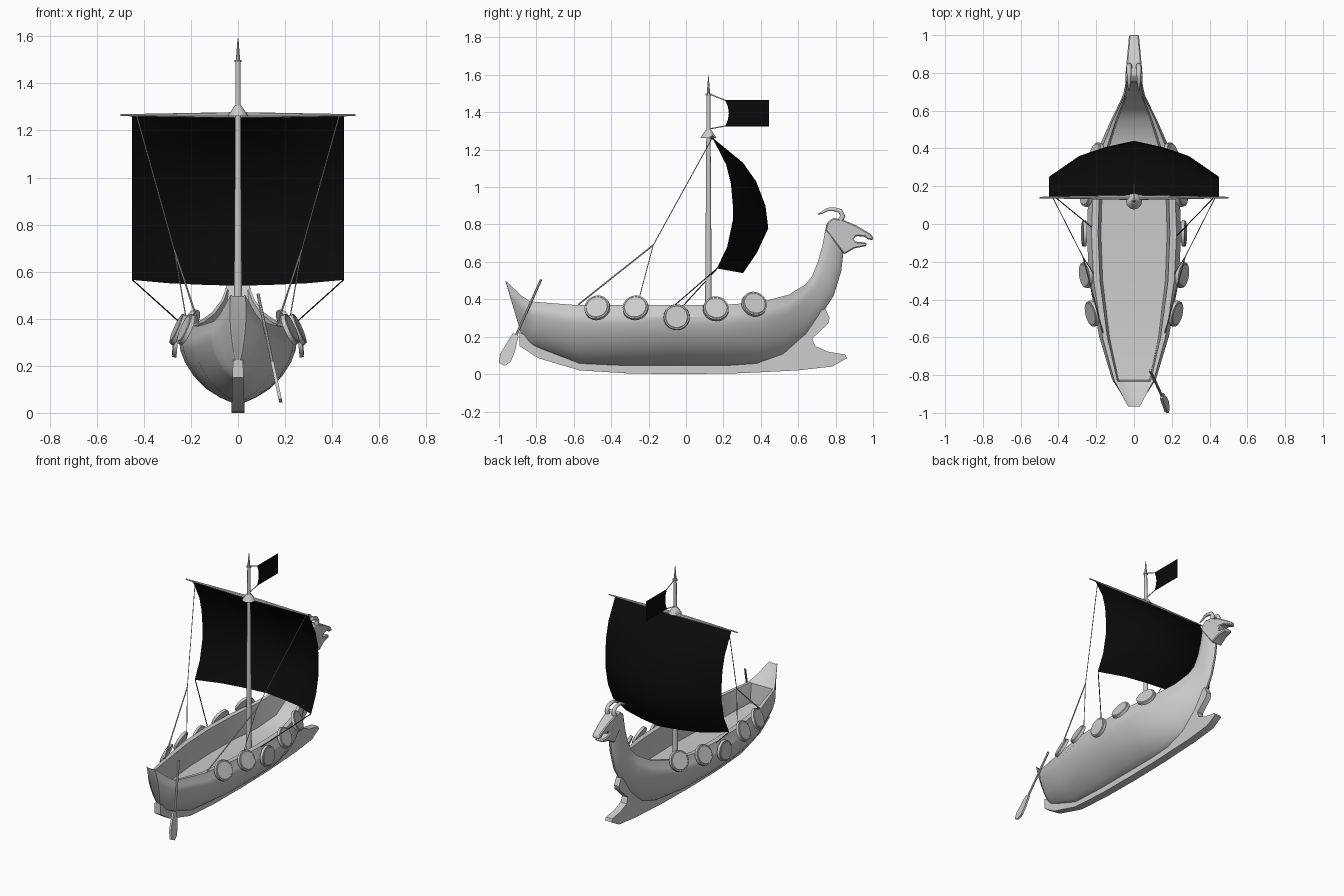
import bpy, bmesh, math
from mathutils import Vector

if "Cube" in bpy.data.objects:
    bpy.data.objects.remove(bpy.data.objects["Cube"])

black = bpy.data.materials.new("black_cloth")
black.diffuse_color = (0.003, 0.003, 0.003, 1)
black.use_nodes = True
black.node_tree.nodes["Principled BSDF"].inputs["Base Color"].default_value = black.diffuse_color


def finish(name, bm, mat=None, angle=35, recalc=True):
    if recalc:
        bmesh.ops.recalc_face_normals(bm, faces=bm.faces)
    me = bpy.data.meshes.new(name)
    bm.to_mesh(me)
    bm.free()
    for p in me.polygons:
        p.use_smooth = True
    me.set_sharp_from_angle(angle=math.radians(angle))
    ob = bpy.data.objects.new(name, me)
    bpy.context.collection.objects.link(ob)
    if mat:
        me.materials.append(mat)
    return ob


def rod(name, a, b, r1, r2=None, sides=6, mat=None):
    """Tapered cylinder between two points."""
    a, b = Vector(a), Vector(b)
    bm = bmesh.new()
    bmesh.ops.create_cone(bm, cap_ends=True, segments=sides, radius1=r1,
                          radius2=r1 if r2 is None else r2, depth=(b - a).length)
    ob = finish(name, bm, mat)
    ob.rotation_euler = (b - a).to_track_quat('Z', 'Y').to_euler()
    ob.location = (a + b) / 2
    return ob


def plate(name, outline, half, centre=lambda y, z: 0, mat=None):
    """Side (y, z) outline given thickness in x by half(y, z)."""
    bm = bmesh.new()
    sides = [[bm.verts.new((centre(y, z) + s * half(y, z), y, z)) for y, z in outline]
             for s in (-1, 1)]
    for s in sides:
        bm.faces.new(s)
    n = len(outline)
    for i in range(n):
        j = (i + 1) % n
        bm.faces.new((sides[0][i], sides[0][j], sides[1][j], sides[1][i]))
    return finish(name, bm, mat)


def grid(name, rows, mat):
    bm = bmesh.new()
    vs = [[bm.verts.new(p) for p in row] for row in rows]
    for a, b in zip(vs, vs[1:]):
        for i in range(len(a) - 1):
            bm.faces.new((a[i], a[i + 1], b[i + 1], b[i]))
    return finish(name, bm, mat)


# hull and neck: stations of keel y, keel z, rim y, rim z, half width, floor z (0 = solid)
stations = [
    (-.88, .21, -.965, .50, .035, 0), (-.835, .16, -.88, .42, .085, 0),
    (-.81, .145, -.835, .39, .112, 0), (-.80, .14, -.825, .388, .117, .25),
    (-.57, .055, -.60, .37, .185, .22), (-.30, .045, -.30, .37, .237, .21),
    (-.05, .045, -.05, .37, .25, .21), (.20, .045, .20, .37, .24, .21),
    (.38, .055, .40, .385, .19, .22), (.52, .10, .55, .425, .125, .27),
    (.64, .20, .64, .48, .078, .38), (.71, .295, .675, .525, .058, 0),
    (.79, .42, .705, .60, .048, 0), (.83, .55, .73, .69, .045, 0),
    (.842, .655, .75, .80, .043, 0)]
# section: fraction of width, fraction of height
section = [(.12, 0), (.3, .06), (.55, .18), (.75, .34), (.9, .52), (.98, .68),
           (1, .8), (.97, .84), (.9, 1), (.76, 1)]
bm = bmesh.new()
rings = []
for ky, kz, ry, rz, w, floor in stations:
    half = [(w * fx, ky + (ry - ky) * t, kz + (rz - kz) * t) for fx, t in section]
    half.append((w * .7, ry, floor or rz - .004))
    ring = half + [(-x, y, z) for x, y, z in reversed(half)]
    rings.append([bm.verts.new(p) for p in ring])
n = len(rings[0])
for a, b in zip(rings, rings[1:]):
    for i in range(n):
        j = (i + 1) % n
        bm.faces.new((a[i], a[j], b[j], b[i]))
bm.faces.new(rings[0])
bm.faces.new(rings[-1])
finish("hull", bm)

# keel with ram at the bow
plate("keel", [(-.89, .15), (-.79, .085), (-.57, .02), (-.3, .003), (0, 0), (.3, .005),
               (.6, .02), (.78, .04), (.86, .085), (.85, .105), (.76, .12), (.69, .15),
               (.675, .19), (.76, .27), (.768, .3), (.745, .35), (.7, .33), (.6, .2),
               (.45, .11), (.3, .07), (-.57, .075), (-.8, .17), (-.89, .225)],
      lambda y, z: .028 - .03 * min(z, .3))

# beast figurehead with open mouth
head = plate("figurehead", [(.745, .77), (.755, .81), (.785, .835), (.84, .825), (.91, .795),
                            (.985, .75), (1, .735), (.998, .715), (.97, .722), (.955, .735),
                            (.91, .738), (.892, .72), (.91, .708), (.965, .703), (.965, .685),
                            (.9, .672), (.845, .64), (.80, .70)],
             lambda y, z: .046 - .09 * max(0, y - .78))
bev = head.modifiers.new("bevel", 'BEVEL')
bev.width, bev.segments = .006, 1

# curled horns
for s in (-1, 1):
    cu = bpy.data.curves.new("horn", 'CURVE')
    cu.dimensions = '3D'
    cu.bevel_depth, cu.bevel_resolution = 1, 1
    path = [(.82, .81, .018), (.838, .845, .016), (.825, .872, .014), (.79, .882, .012),
            (.755, .88, .010), (.725, .862, .007), (.705, .855, .003)]
    sp = cu.splines.new('POLY')
    sp.points.add(len(path) - 1)
    for pt, (y, z, r) in zip(sp.points, path):
        pt.co = (s * .026, y, z, 1)
        pt.radius = r
    cu.use_fill_caps = True
    bpy.context.collection.objects.link(bpy.data.objects.new("horn", cu))

# mast, collar, tip and yard
MY = .12
rod("mast", (0, MY, .2), (0, MY, 1.5), .019, .010, 12)
rod("mast_tip", (0, MY, 1.5), (0, MY, 1.59), .009, .002, 8)
rod("mast_ring", (0, MY, 1.49), (0, MY, 1.5), .016, .016, 10)
rod("mast_collar", (0, MY, 1.262), (0, MY, 1.305), .043, .015, 12)
for s in (-1, 1):
    rod("yard", (0, .14, 1.265), (s * .5, .14, 1.265), .013, .004, 8)

# bellied sail: edge y, edge z, centre y, centre z per row
sail = [(.14, 1.265, .14, 1.265), (.215, 1.12, .305, 1.13), (.24, 1.02, .375, 1.03),
        (.25, .91, .425, .90), (.25, .82, .44, .78), (.22, .68, .38, .65),
        (.165, .565, .305, .54)]
cols = [(-.45, 0), (-.29, .58), (-.15, .83), (0, 1), (.15, .83), (.29, .58), (.45, 0)]
grid("sail", [[(x, ey + (cy - ey) * f, ez + (cz - ez) * f) for x, f in cols]
              for ey, ez, cy, cz in sail], black)

# pennant and its ties
grid("pennant", [[(0, .21 + d, z), (0, .33, z), (0, .445, z)]
                 for z, d in ((1.465, 0), (1.43, .014), (1.395, .019), (1.36, .014), (1.325, 0))],
     black)
rod("pennant_tie", (0, MY, 1.5), (0, .212, 1.463), .003)
rod("pennant_tie", (0, MY, 1.31), (0, .212, 1.327), .003)

# rigging and shields on both sides
shields = [(.222, -.475, .355, -.25, .45), (.255, -.27, .355, -.15, .45),
           (.264, -.05, .305, 0, .1), (.25, .16, .35, .12, .45), (.203, .365, .375, .35, .45)]
for s in (-1, 1):
    rod("sheet_rope", (s * .448, .167, .565), (s * .22, -.07 if s > 0 else -.02, .36), .003, mat=black)
    knot = (s * .27, -.175, .69)
    rod("stay_upper", (s * .43, .14, 1.262), knot, .0025)
    rod("stay_aft", knot, (s * .165, -.575, .372), .004)
    rod("stay_side", knot, (s * .215, -.26, .37), .0025)
    for x, y, z, ny, nz in shields:
        c = Vector((s * x, y, z))
        d = Vector((s, ny, nz)).normalized() * .009
        ob = rod("shield", c - d, c + d, .07, .068, 20)
        rod("shield_face", c + d * .9, c + d * 1.25, .062, .058, 20)

# steering oar
rod("oar_shaft", (.085, -.775, .505), (.155, -.925, .17), .007, sides=8)
plate("oar_blade", [(-.925, .22), (-.895, .205), (-.915, .12), (-.938, .065), (-.97, .045),
                    (-1, .06), (-.993, .11)],
      lambda y, z: .007, lambda y, z: .085 + (.505 - z) * .21)
